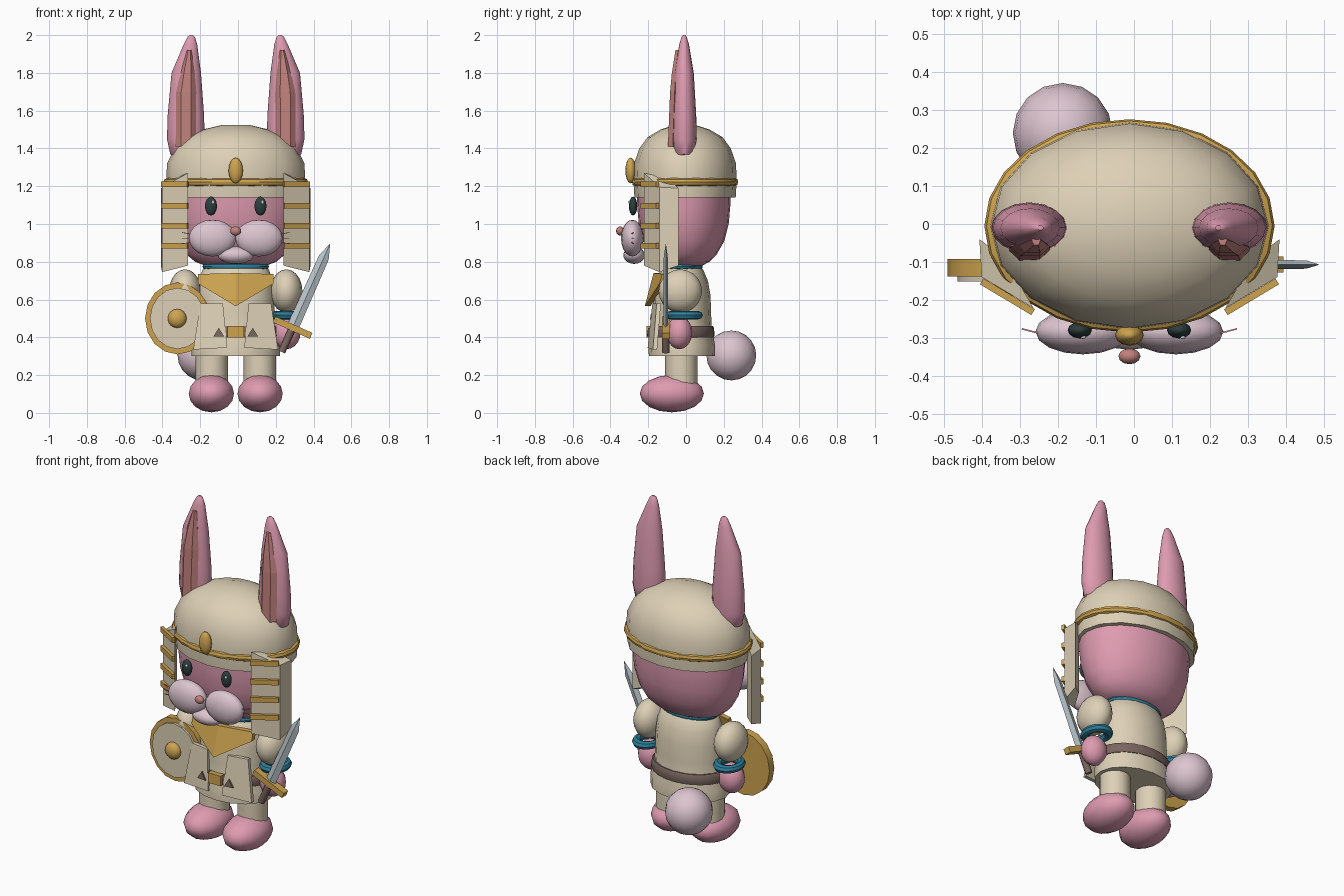
import bpy, bmesh, math
from mathutils import Vector

if "Cube" in bpy.data.objects:
    bpy.data.objects.remove(bpy.data.objects["Cube"])

CX = -0.012  # body centre line


def mat(name, r, g, b):
    m = bpy.data.materials.new(name)
    lin = [((c / 255 + 0.055) / 1.055) ** 2.4 for c in (r, g, b)]
    m.diffuse_color = (*lin, 1)
    m.use_nodes = True
    m.node_tree.nodes["Principled BSDF"].inputs["Base Color"].default_value = m.diffuse_color
    return m


BEIGE = mat("beige", 221, 208, 182)
GOLD = mat("gold", 206, 164, 80)
PINK = mat("pink", 222, 155, 176)
PALE = mat("pale pink", 221, 197, 208)
ROSE = mat("dusty rose", 193, 130, 125)
TEAL = mat("teal", 46, 128, 155)
BROWN = mat("brown", 122, 102, 95)
STEEL = mat("steel", 186, 198, 204)
DARK = mat("dark green", 45, 62, 62)
WHITE = mat("white", 240, 240, 240)


def finish(ob, name, m, smooth=True):
    ob.name = name
    ob.data.materials.append(m)
    if smooth:
        bpy.ops.object.select_all(action='DESELECT')
        ob.select_set(True)
        bpy.context.view_layer.objects.active = ob
        bpy.ops.object.shade_smooth_by_angle(angle=math.radians(40))
    return ob


def from_bm(bm, name, m, smooth):
    bmesh.ops.recalc_face_normals(bm, faces=bm.faces)
    me = bpy.data.meshes.new(name)
    bm.to_mesh(me)
    bm.free()
    ob = bpy.data.objects.new(name, me)
    bpy.context.collection.objects.link(ob)
    return finish(ob, name, m, smooth)


def ball(name, loc, size, m, seg=16, rings=10, rot=(0, 0, 0)):
    bpy.ops.mesh.primitive_uv_sphere_add(segments=seg, ring_count=rings, radius=1,
                                         location=loc, rotation=rot)
    bpy.context.object.scale = size
    return finish(bpy.context.object, name, m)


def torus(name, loc, rx, ry, minor, m, rot=(0, 0, 0)):
    bpy.ops.mesh.primitive_torus_add(major_radius=rx, minor_radius=minor, major_segments=24,
                                     minor_segments=8, location=loc, rotation=rot)
    bpy.context.object.scale = (1, ry / rx, 1)
    return finish(bpy.context.object, name, m)


def box(name, loc, size, m, rot=(0, 0, 0)):
    bpy.ops.mesh.primitive_cube_add(size=1, location=loc, rotation=rot)
    bpy.context.object.scale = size
    return finish(bpy.context.object, name, m, False)


def loft(name, rings, m, n=16, smooth=True):
    """Stack of ellipses given as (z, x, y, rx, ry)."""
    bm = bmesh.new()
    loops = [[bm.verts.new((x + rx * math.cos(2 * math.pi * i / n),
                            y + ry * math.sin(2 * math.pi * i / n), z)) for i in range(n)]
             for z, x, y, rx, ry in rings]
    for a, b in zip(loops, loops[1:]):
        for i in range(n):
            j = (i + 1) % n
            bm.faces.new((a[i], a[j], b[j], b[i]))
    bm.faces.new(loops[0])
    bm.faces.new(loops[-1])
    return from_bm(bm, name, m, smooth)


def prism(name, bottom, top, m):
    """Solid between two matching polygons."""
    bm = bmesh.new()
    a = [bm.verts.new(p) for p in bottom]
    b = [bm.verts.new(p) for p in top]
    bm.faces.new(a)
    bm.faces.new(b)
    for i in range(len(a)):
        j = (i + 1) % len(a)
        bm.faces.new((a[i], a[j], b[j], b[i]))
    return from_bm(bm, name, m, False)


def plate(name, pts, depth, m):
    return prism(name, pts, [(x, y + depth, z) for x, y, z in pts], m)


def disc(name, loc, rx, rz, depth, m):
    bpy.ops.mesh.primitive_cylinder_add(vertices=16, radius=1, depth=1, location=loc,
                                        rotation=(math.pi / 2, 0, 0))
    bpy.context.object.scale = (rx, rz, depth)
    return finish(bpy.context.object, name, m)


# Torso, belt and collar
loft("tunic", [(z, CX, -0.022, rx, ry) for z, rx, ry in (
    (0.30, 0.235, 0.175), (0.36, 0.235, 0.176), (0.43, 0.212, 0.16), (0.52, 0.207, 0.155),
    (0.62, 0.205, 0.152), (0.70, 0.195, 0.138), (0.76, 0.175, 0.112), (0.785, 0.14, 0.09))], BEIGE)
loft("belt", [(z, CX, -0.022, rx, rx - 0.056) for z, rx in (
    (0.40, 0.225), (0.41, 0.23), (0.45, 0.226), (0.46, 0.22))], BROWN, 24)
torus("collar", (CX, -0.022, 0.775), 0.16, 0.1, 0.016, TEAL)
box("buckle", (CX, -0.195, 0.43), (0.085, 0.03, 0.06), GOLD)
ball("tail", (-0.188, 0.24, 0.304), (0.132, 0.132, 0.132), PALE)

# Head and helmet
loft("head", [(z, CX, -0.012, rx, ry) for z, rx, ry in (
    (0.775, 0.15, 0.09), (0.80, 0.215, 0.135), (0.84, 0.262, 0.175), (0.91, 0.30, 0.215),
    (1.0, 0.325, 0.238), (1.1, 0.335, 0.247), (1.25, 0.335, 0.247))], PINK, 24)
loft("helmet", [(z, CX, -0.005, rx, ry) for z, rx, ry in (
    (1.14, 0.362, 0.268), (1.22, 0.368, 0.273), (1.32, 0.364, 0.27), (1.40, 0.325, 0.242),
    (1.46, 0.265, 0.198), (1.50, 0.175, 0.13), (1.525, 0.07, 0.052))], BEIGE)
torus("helmet_band", (CX, -0.005, 1.222), 0.362, 0.266, 0.021, GOLD)
ball("helmet_jewel", (CX, -0.293, 1.283), (0.038, 0.028, 0.068), GOLD, 12, 8)

# Muzzle
ball("nose", (CX, -0.349, 0.963), (0.029, 0.021, 0.024), ROSE, 12, 8)
ball("chin", (CX, -0.275, 0.835), (0.095, 0.057, 0.046), PALE)

for s, side in ((-1, "right"), (1, "left")):
    def X(v):
        return CX + s * v

    # Legs and feet
    loft(side + "_leg", [(0.13, X(0.127), -0.025, 0.085, 0.085),
                         (0.36, X(0.127), -0.025, 0.085, 0.085)], BEIGE)
    ball(side + "_foot", (X(0.129), -0.075, 0.102), (0.123, 0.17, 0.099), PINK, 14, 8)

    # Arms
    ball(side + "_sleeve", (X(0.268), -0.03, 0.645), (0.085, 0.115, 0.115), BEIGE)
    torus(side + "_cuff", (X(0.27), -0.01, 0.517), 0.06, 0.072, 0.023, TEAL)
    ball(side + "_hand", (X(0.268), -0.035, 0.425), (0.075, 0.068, 0.088), PINK)

    # Eyes and cheeks
    ball(side + "_eye", (X(0.131), -0.28, 1.095), (0.032, 0.022, 0.05), DARK, 12, 8)
    ball(side + "_eye_glint", (X(0.131) + 0.01, -0.299, 1.115), (0.007, 0.005, 0.01), WHITE, 8, 6)
    ball(side + "_cheek", (X(0.123), -0.284, 0.925), (0.125, 0.06, 0.097), PALE)
    for k in (-1, 0, 1):
        box(side + "_whisker", (X(0.255), -0.284, 0.925 + 0.025 * k), (0.06, 0.004, 0.004), PINK,
            (0, -s * 0.15 * k, s * 0.25))

    # Ears
    loft(side + "_ear", [(z, X(x), -0.01, rx, ry) for z, x, rx, ry in (
        (1.34, 0.255, 0.05, 0.035), (1.37, 0.262, 0.085, 0.058), (1.45, 0.264, 0.1, 0.067),
        (1.58, 0.264, 0.096, 0.064), (1.80, 0.262, 0.078, 0.051), (1.95, 0.24, 0.036, 0.026),
        (1.99, 0.236, 0.02, 0.014), (2.0, 0.235, 0.008, 0.006))], PINK)
    loft(side + "_inner_ear", [(1.41, X(0.264), -0.07, 0.054, 0.03),
                               (1.70, X(0.262), -0.06, 0.053, 0.028),
                               (1.80, X(0.255), -0.054, 0.038, 0.024),
                               (1.92, X(0.246), -0.042, 0.012, 0.016)], ROSE, 6, False)

    # Helmet side flap with four gold bars
    foot = ((0.253, -0.222), (0.39, -0.14), (0.396, -0.04), (0.33, -0.09))
    prism(side + "_flap",
          [(X(x), y, z) for (x, y), z in zip(foot, (0.78, 0.745, 0.78, 0.79))],
          [(X(x), y, z) for (x, y), z in zip(foot, (1.27, 1.195, 1.19, 1.24))], BEIGE)
    for z in (1.21, 1.097, 0.99, 0.885):
        box(side + "_flap_bar", (X(0.322), -0.192, z), (0.158, 0.018, 0.03), GOLD,
            (0, 0, s * math.atan2(0.082, 0.137)))

    # Chest plate half
    plate(side + "_chest_plate", [(X(0), -0.172, 0.74), (X(0.2), -0.125, 0.735),
                                  (X(0.2), -0.14, 0.685), (X(0), -0.218, 0.565)], 0.03, GOLD)

    # Hip plate with triangle mark
    plate(side + "_hip_plate", [(X(0.068), -0.178, 0.58), (X(0.187), -0.155, 0.58),
                                (X(0.225), -0.175, 0.335), (X(0.045), -0.203, 0.345)], 0.022, BEIGE)
    plate(side + "_hip_mark", [(X(0.09), -0.201, 0.45), (X(0.118), -0.201, 0.405),
                               (X(0.062), -0.207, 0.405)], 0.009, BROWN)

# Shield
disc("shield_rim", (-0.32, -0.115, 0.5), 0.172, 0.19, 0.046, GOLD)
disc("shield_face", (-0.32, -0.14, 0.5), 0.146, 0.162, 0.024, BEIGE)
ball("shield_boss", (-0.322, -0.155, 0.5), (0.05, 0.035, 0.05), GOLD, 12, 8)

# Sword, built along its leaning axis
base = Vector((0.235, -0.107, 0.33))
axis = Vector((0.252, 0, 0.565))
lean = math.atan2(axis.x, axis.z)
side_dir = Vector((math.cos(lean), 0, -math.sin(lean)))


def blade_ring(t, w, d):
    c = base + axis * t
    return [c + side_dir * w, c + Vector((0, d, 0)), c - side_dir * w, c - Vector((0, d, 0))]


prism("blade", blade_ring(0.2, 0.032, 0.013), blade_ring(0.87, 0.028, 0.011), STEEL)
prism("blade_tip", blade_ring(0.87, 0.028, 0.011), blade_ring(1.0, 0.001, 0.001), STEEL)
box("sword_guard", base + axis * 0.215, (0.215, 0.042, 0.034), GOLD, (0, lean, 0))
bpy.ops.mesh.primitive_cylinder_add(vertices=10, radius=0.02, depth=0.14,
                                    location=base + axis * 0.1, rotation=(0, lean, 0))
finish(bpy.context.object, "sword_grip", BROWN)
